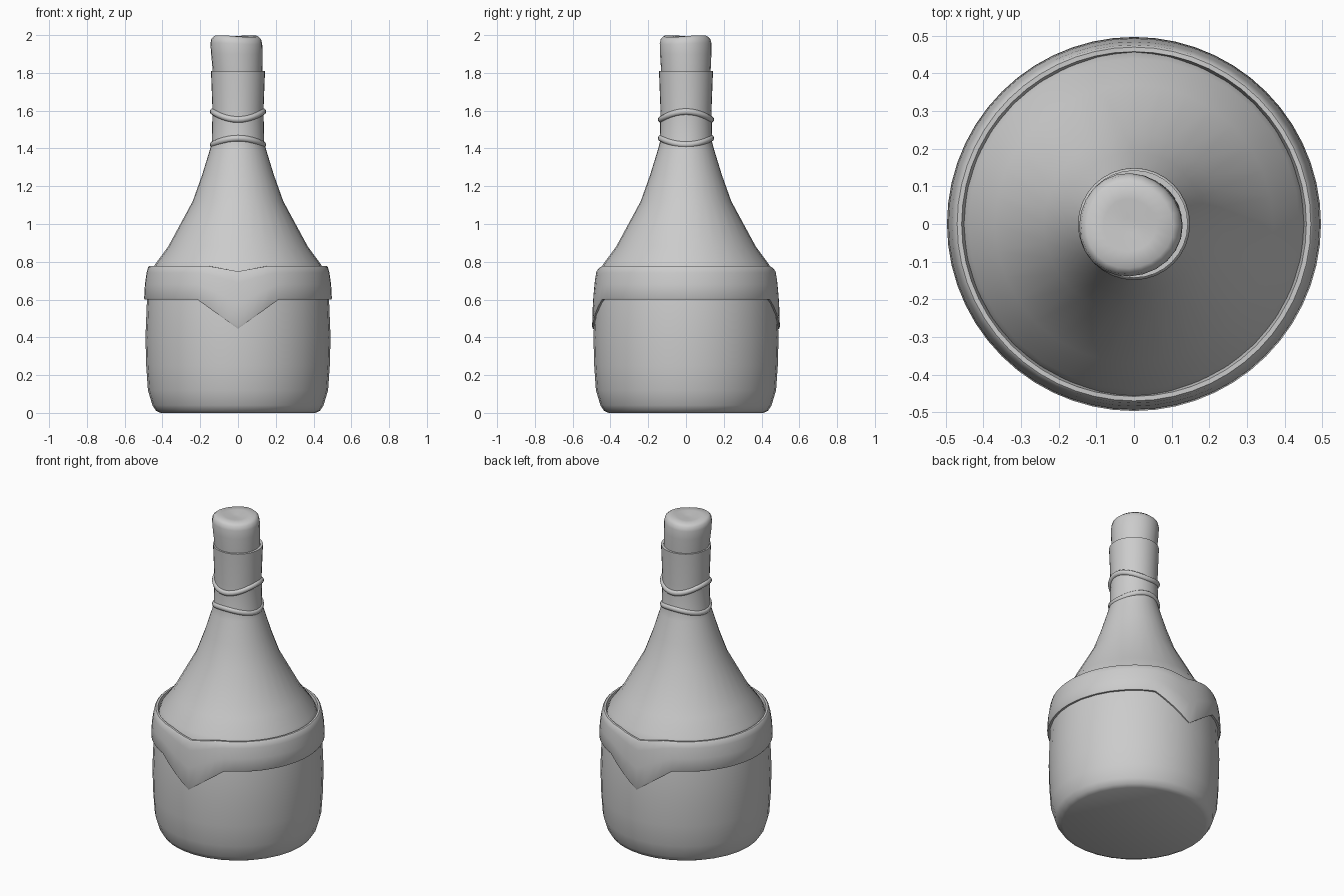
import bpy, bmesh
from math import sin, cos, pi, radians

if "Cube" in bpy.data.objects:
    bpy.data.objects.remove(bpy.data.objects["Cube"])


def loft(name, segs, rings, point, closed=False, cap=False, angle=40):
    """Skin a grid of points; point(i, a) gives ring i at angle a."""
    bm = bmesh.new()
    grid = [[bm.verts.new(point(i, 2 * pi * s / segs)) for s in range(segs)]
            for i in range(rings)]
    for i in range(rings if closed else rings - 1):
        lo, hi = grid[i], grid[(i + 1) % rings]
        for s in range(segs):
            t = (s + 1) % segs
            bm.faces.new((lo[s], lo[t], hi[t], hi[s]))
    if cap:
        bm.faces.new(grid[0])
        bm.faces.new(grid[-1])
    bmesh.ops.recalc_face_normals(bm, faces=bm.faces)
    mesh = bpy.data.meshes.new(name)
    bm.to_mesh(mesh)
    bm.free()
    ob = bpy.data.objects.new(name, mesh)
    bpy.context.collection.objects.link(ob)
    bpy.ops.object.select_all(action='DESELECT')
    ob.select_set(True)
    bpy.context.view_layer.objects.active = ob
    bpy.ops.object.shade_smooth_by_angle(angle=radians(angle))
    return ob


# Glass body with neck and rim
body = [(0.41, 0), (0.435, 0.012), (0.453, 0.04), (0.477, 0.12), (0.486, 0.25),
        (0.49, 0.4), (0.482, 0.6), (0.462, 0.73), (0.44, 0.785), (0.37, 0.88),
        (0.24, 1.12), (0.19, 1.26), (0.15, 1.39), (0.139, 1.43), (0.135, 1.6),
        (0.143, 1.81), (0.128, 1.81), (0.122, 1.7)]
loft("bottle_body", 32, len(body),
     lambda i, a: (body[i][0] * cos(a), body[i][0] * sin(a), body[i][1]), cap=True)

# Wrapped band with a downward point at front and back
# cross-section: (radius, height fraction from lower edge to upper edge)
band = [(0.477, 0.0), (0.493, 0.0), (0.497, 0.04), (0.493, 0.45), (0.484, 0.8),
        (0.476, 0.97), (0.47, 1.0), (0.458, 1.0), (0.45, 0.85)]


def band_point(i, a):
    r, f = band[i]
    x = abs(0.495 * cos(a))
    low = 0.6 - 0.155 * max(0, 1 - x / 0.216)
    high = 0.777 - 0.028 * max(0, 1 - x / 0.163)
    return r * cos(a), r * sin(a), low + (high - low) * f


loft("label_band", 56, len(band), band_point, closed=True)

# Two wavy cords around the neck
for name, z, wave in (("upper_cord", 1.574, 0.021), ("lower_cord", 1.437, -0.017)):
    def cord_point(i, a, z=z, wave=wave):
        t = 2 * pi * i / 10
        r = 0.134 + 0.015 * cos(t)
        return r * cos(a), r * sin(a), z + wave * cos(2 * a) + 0.017 * sin(t)
    loft(name, 32, 10, cord_point, closed=True, angle=60)

# Cork, slightly lopsided with an uneven top
cork = [(0.124, 1.7), (0.131, 1.81), (0.136, 1.9), (0.137, 1.955), (0.131, 1.98),
        (0.115, 1.994), (0.07, 1.993), (0.02, 1.985)]


def cork_point(i, a):
    r, z = cork[i]
    lean = max(0, (z - 1.75) / 0.25)
    r *= 1 + 0.02 * lean * cos(3 * a + 0.6)
    top = max(0, (z - 1.9) / 0.1)
    return (r * cos(a) - 0.013 * lean, r * sin(a) - 0.004 * lean,
            z + top * 0.006 * cos(2 * a - pi / 2) * r / 0.13)


loft("cork", 24, len(cork), cork_point, cap=True, angle=60)
